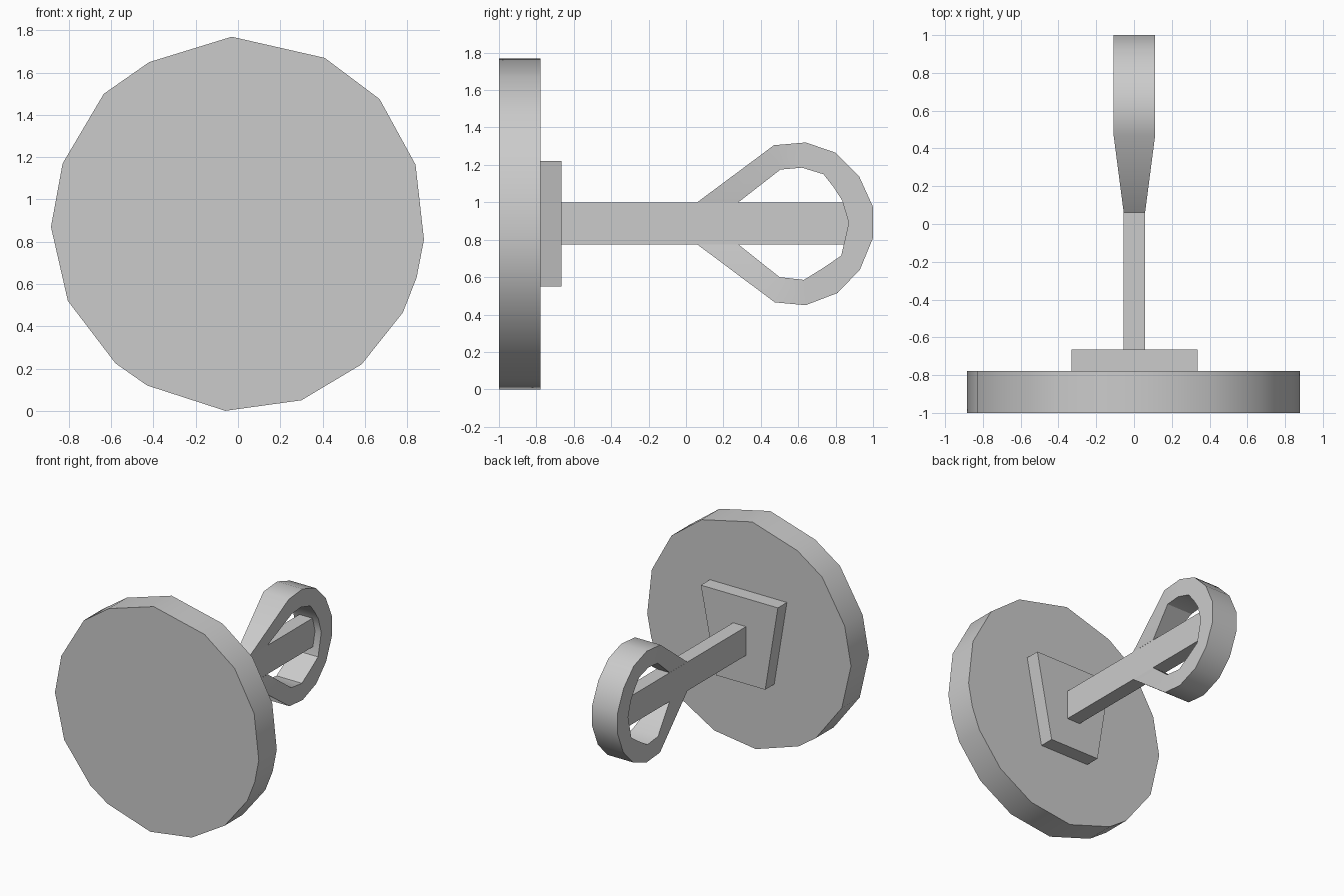
import bpy, bmesh, math

if "Cube" in bpy.data.objects:
    bpy.data.objects.remove(bpy.data.objects["Cube"])


def add_object(name, bm, smooth=False):
    bmesh.ops.recalc_face_normals(bm, faces=bm.faces)
    mesh = bpy.data.meshes.new(name)
    bm.to_mesh(mesh)
    bm.free()
    ob = bpy.data.objects.new(name, mesh)
    bpy.context.collection.objects.link(ob)
    if smooth:
        bpy.ops.object.select_all(action='DESELECT')
        ob.select_set(True)
        bpy.context.view_layer.objects.active = ob
        bpy.ops.object.shade_smooth_by_angle(angle=math.radians(32))
    return ob


def slab(name, outline, y0, y1, smooth=False):
    """Extrude an x-z outline along y."""
    bm = bmesh.new()
    face = bm.faces.new([bm.verts.new((x, y0, z)) for x, z in outline])
    ext = bmesh.ops.extrude_face_region(bm, geom=[face], use_keep_orig=True)
    for v in ext['geom']:
        if isinstance(v, bmesh.types.BMVert):
            v.co.y = y1
    return add_object(name, bm, smooth)


# Uneven round disc
slab("disc", [(-0.03, 1.77), (0.41, 1.67), (0.67, 1.475), (0.84, 1.165),
              (0.88, 0.81), (0.845, 0.63), (0.78, 0.465), (0.585, 0.22),
              (0.30, 0.05), (-0.06, 0.0), (-0.43, 0.12), (-0.58, 0.225),
              (-0.805, 0.52), (-0.885, 0.87), (-0.83, 1.17),
              (-0.635, 1.50), (-0.42, 1.65)], -1.0, -0.777, True)

# Tapered mounting plate
slab("mounting_plate", [(-0.33, 1.22), (0.337, 1.22), (0.205, 0.55),
                        (-0.22, 0.55)], -0.777, -0.665)

# Square rod reaching into the ring
slab("rod", [(-0.055, 1.0), (0.058, 1.0), (0.058, 0.775), (-0.055, 0.775)],
     -0.665, 0.88)

# Ring handle: outer and inner (y, z) loops, flaring out of the rod
outer = [(0.06, 1.0), (0.47, 1.305), (0.64, 1.32), (0.80, 1.265),
         (0.925, 1.14), (1.0, 0.975), (1.0, 0.81), (0.93, 0.64),
         (0.81, 0.515), (0.64, 0.45), (0.475, 0.465), (0.06, 0.775)]
inner = [(0.28, 1.0), (0.505, 1.175), (0.62, 1.185), (0.735, 1.15),
         (0.79, 1.08), (0.835, 1.01), (0.87, 0.89), (0.83, 0.715),
         (0.735, 0.65), (0.63, 0.585), (0.50, 0.60), (0.28, 0.775)]
bm = bmesh.new()
sections = []
for i, (o, n) in enumerate(zip(outer, inner)):
    h = 0.0565 if i in (0, len(outer) - 1) else 0.11
    corners = [(-h, o), (h, o), (h, n), (-h, n)]
    sections.append([bm.verts.new((x + 0.002, *p)) for x, p in corners])
for a, b in zip(sections, sections[1:]):
    for k in range(4):
        m = (k + 1) % 4
        bm.faces.new((a[k], a[m], b[m], b[k]))
add_object("ring_handle", bm, True)
